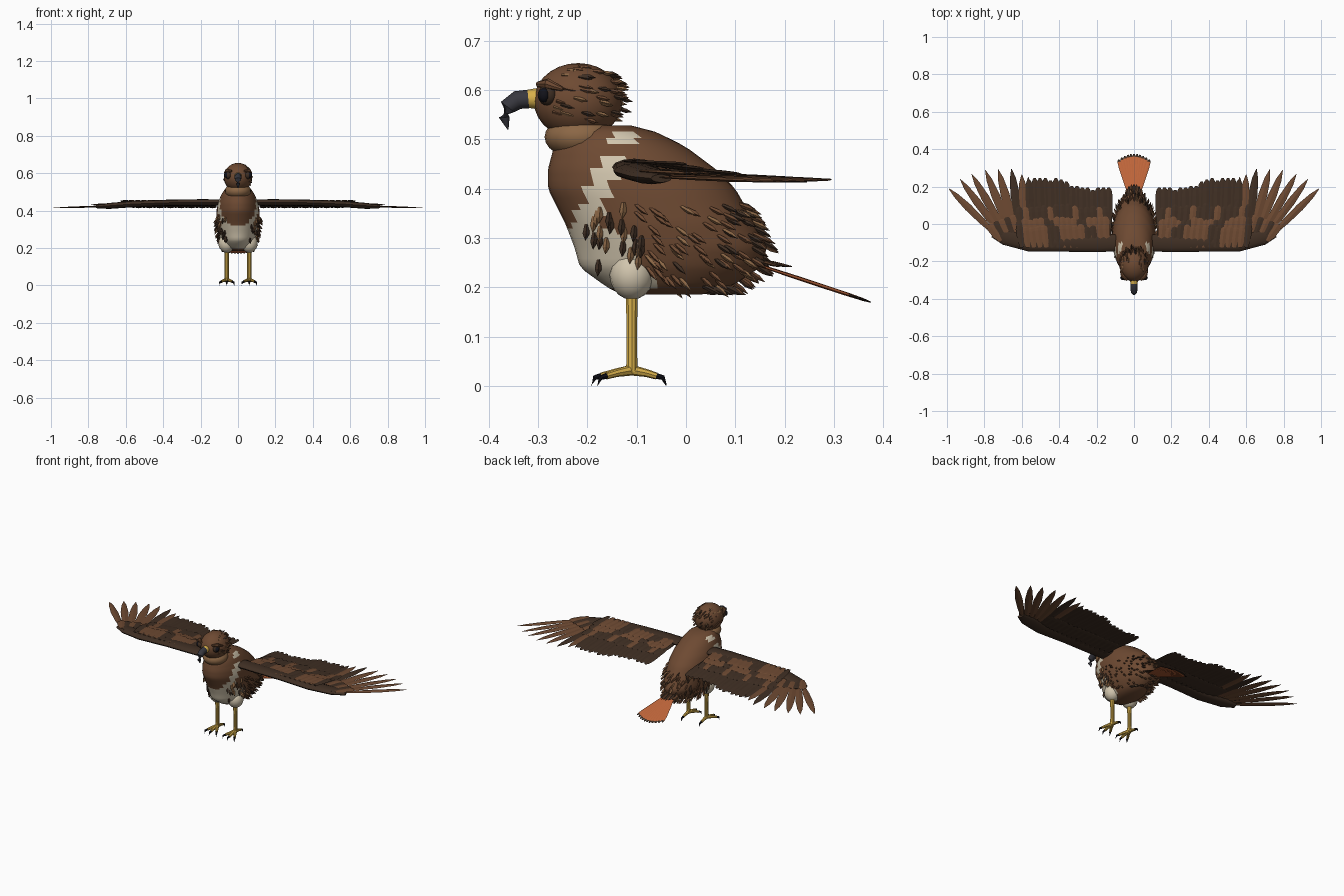
import bpy, bmesh, math, random
from mathutils import Vector, Matrix

if "Cube" in bpy.data.objects:
    bpy.data.objects.remove(bpy.data.objects["Cube"])

random.seed(4)
V = Vector


def mat(name, r, g, b):
    m = bpy.data.materials.new(name)
    m.diffuse_color = (r, g, b, 1)
    m.use_nodes = True
    m.node_tree.nodes["Principled BSDF"].inputs["Base Color"].default_value = m.diffuse_color
    return m


BROWN = mat("brown", .155, .068, .032)
DARK = mat("dark brown", .05, .028, .017)
CREAM = mat("cream", .64, .56, .42)
TAN = mat("tan", .26, .135, .06)
YELLOW = mat("yellow", .68, .43, .07)
RUST = mat("rust", .52, .13, .042)
HORN = mat("dark horn", .038, .038, .048)
BLACK = mat("black", .006, .006, .01)


def finish(bm, name, mats, smooth=True):
    bmesh.ops.recalc_face_normals(bm, faces=bm.faces)
    me = bpy.data.meshes.new(name)
    bm.to_mesh(me)
    bm.free()
    ob = bpy.data.objects.new(name, me)
    bpy.context.collection.objects.link(ob)
    for m in mats:
        me.materials.append(m)
    if smooth:
        bpy.ops.object.select_all(action='DESELECT')
        ob.select_set(True)
        bpy.context.view_layer.objects.active = ob
        bpy.ops.object.shade_smooth_by_angle(angle=math.radians(35))
    return ob


def loft(bm, rings, index=0):
    loops = [[bm.verts.new(p) for p in r] for r in rings]
    n = len(loops[0])
    fs = [bm.faces.new((a[i], a[(i + 1) % n], b[(i + 1) % n], b[i]))
          for a, b in zip(loops, loops[1:]) for i in range(n)]
    fs += [bm.faces.new(loops[0]), bm.faces.new(loops[-1])]
    for f in fs:
        f.material_index = index
    return fs


def tube(bm, pts, radii, n=10, index=0, squash=1):
    """Round tube along points; squash flattens it in z."""
    pts = [V(p) for p in pts]
    rings = []
    for i, p in enumerate(pts):
        d = (pts[min(i + 1, len(pts) - 1)] - pts[max(i - 1, 0)]).normalized()
        u = d.cross(V((0, 0, 1)) if abs(d.z) < .9 else V((0, 1, 0))).normalized()
        v = u.cross(d)
        rings.append([p + radii[i] * (math.cos(a) * u + squash * math.sin(a) * v)
                      for a in (2 * math.pi * k / n for k in range(n))])
    loft(bm, rings, index)


def ball(name, loc, size, m, seg=20):
    bm = bmesh.new()
    bmesh.ops.create_uvsphere(bm, u_segments=seg, v_segments=seg // 2 + 2, radius=1,
                              matrix=Matrix.Translation(loc) @ Matrix.Diagonal((*size, 1)))
    return finish(bm, name, [m])


POINTED = [(0, .45), (.3, .9), (.6, 1), (.85, .65), (1, .06)]
ROUNDED = [(0, .5), (.4, .9), (.8, 1), (.94, .75), (1, .3)]


def blade(bm, base, tip, w, index=0, shape=POINTED, thick=.004, tip_index=None):
    """Thin feather with a diamond cross-section."""
    base, tip = V(base), V(tip)
    d = tip - base
    s = V((-d.y, d.x, 0)).normalized()
    up = V((0, 0, thick))
    rings = []
    for t, k in shape:
        p = base + d * t
        rings.append([p + s * w * k, p + up * max(k, .3), p - s * w * k, p - up * max(k, .3)])
    fs = loft(bm, rings, index)
    if tip_index is not None:
        for f in fs[-6:-2] + fs[-1:]:
            f.material_index = tip_index


# Body: stacked oval sections (z, front y, back y, half width)
SECTIONS = [(.185, -.13, .03, .04), (.2, -.16, .09, .07), (.24, -.215, .15, .098),
            (.28, -.226, .165, .11), (.33, -.245, .14, .117), (.4, -.28, .1, .115),
            (.44, -.28, .06, .108), (.485, -.268, .0, .09), (.515, -.24, -.06, .07),
            (.528, -.21, -.11, .045)]


def section(z):
    for a, b in zip(SECTIONS, SECTIONS[1:]):
        if z <= b[0]:
            t = (z - a[0]) / (b[0] - a[0])
            return [p + (q - p) * t for p, q in zip(a, b)][1:]
    return SECTIONS[-1][1:]


def skin(a, z):
    y0, y1, w = section(z)
    return V((w * math.cos(a), (y0 + y1) / 2 + (y1 - y0) / 2 * math.sin(a), z))


bm = bmesh.new()
heights = [.185 + .343 * i / 28 for i in range(29)]
for f in loft(bm, [[skin(2 * math.pi * k / 36, z) for k in range(36)] for z in heights]):
    c = f.calc_center_median()
    belly = .2 < c.z < .32 and c.y < -.06 - (c.z - .2) * .6
    band = (.32 <= c.z < .465 or c.z > .487) and abs(c.y + .21 - (c.z - .32) * .45) < .024
    f.material_index = 1 if belly or (band and c.z < .52) else 0
finish(bm, "body", [BROWN, CREAM])

# Head, neck and brows
ball("neck", (0, -.213, .505), (.07, .074, .045), TAN)
ball("head", (0, -.219, .578), (.076, .09, .077), BROWN, 24)
for s in (-1, 1):
    ball("eye_socket", (s * .052, -.281, .59), (.018, .02, .021), DARK, 12)
    ball("eye", (s * .061, -.288, .59), (.013, .012, .015), BLACK, 12)
    bm = bmesh.new()
    tube(bm, [(s * .035, -.3, .612), (s * .06, -.28, .613), (s * .072, -.25, .602)],
         [.006, .011, .004], 8)
    finish(bm, "brow", [BROWN])

# Beak with cere
bm = bmesh.new()
tube(bm, [(0, -.295, .582), (0, -.31, .583), (0, -.325, .582)], [.021, .02, .018], 12)
finish(bm, "cere", [YELLOW])
bm = bmesh.new()
tube(bm, [(0, -.32, .582), (0, -.342, .58), (0, -.362, .566), (0, -.369, .545), (0, -.361, .52)],
     [.019, .019, .017, .011, .001], 12)
finish(bm, "beak", [HORN])

# Legs and feet
for s in (-1, 1):
    x, y = s * .06, -.11
    ball("thigh", (x, y, .225), (.045, .045, .05), CREAM, 16)
    bm = bmesh.new()
    tube(bm, [(x, y, .2), (x, y, .11), (x, y, .028)], [.013, .011, .012], 10)
    for ang, ln in ((-90, .062), (-120, .06), (-60, .06), (90, .05)):
        d = V((math.cos(math.radians(ang)), math.sin(math.radians(ang)), 0))
        o = V((x, y, 0))
        z = V((0, 0, 1))
        tube(bm, [o + z * .032, o + d * ln * .6 + z * .026, o + d * ln + z * .02],
             [.011, .008, .007], 8)
        tube(bm, [o + d * (ln - .005) + z * .021, o + d * (ln + .013) + z * .017,
                  o + d * (ln + .02) + z * .001], [.007, .005, .001], 8, 1)
    finish(bm, "leg_and_foot", [YELLOW, BLACK])

# Tail fan with brown coverts over its root
bm = bmesh.new()
for i in range(11):
    u = (i - 5) / 5
    end = (u * .083, .375 - .03 * u * u, .17 + .01 * u * u)
    blade(bm, (u * .015, .13, .252 - .002 * abs(u)), end, .0125, 0, ROUNDED, .004, 1)
finish(bm, "tail", [RUST, DARK])
bm = bmesh.new()
for i in range(7):
    u = (i - 3) / 3
    blade(bm, (u * .03, .12, .26), (u * .04, .215 - .025 * u * u, .242), .012, i % 2)
finish(bm, "tail_coverts", [BROWN, DARK])


# Wings, built on the right and mirrored
def lerp(a, b, t):
    return a + (b - a) * t


for s in (-1, 1):
    side = "left_" if s < 0 else "right_"

    def P(x, y, z):
        return (s * x, y, z)

    # Arm along the leading edge
    bm = bmesh.new()
    tube(bm, [P(.05, -.1, .443), P(.2, -.105, .444), P(.38, -.105, .442), P(.56, -.103, .435),
              P(.69, -.07, .425), P(.755, -.05, .421)], [.045, .045, .043, .044, .042, .022],
         12, 0, .38)
    finish(bm, side + "wing_arm", [DARK])

    # Primaries fan out from the hand
    tips = [(.99, .19), (.93, .24), (.868, .267), (.795, .288), (.727, .293),
            (.655, .295), (.6, .265), (.565, .25)]
    bm = bmesh.new()
    for i, (x, y) in enumerate(tips):
        t = i / 7
        blade(bm, P(lerp(.735, .555, t), lerp(-.06, -.04, t), .424 + .001 * i),
              P(x, y, .414 + .001 * i), lerp(.02, .027, t), 0 if i < 5 else i % 2)
    finish(bm, side + "primaries", [BROWN, DARK], False)

    # Secondaries
    bm = bmesh.new()
    for i in range(16):
        x = .135 + i * .0275
        y = .195 + .05 * max(0, min(1, (x - .28) / .12)) - (.012 if i % 4 == 3 else 0)
        blade(bm, P(x, -.06, .438 + .002 * (i % 2)), P(x + .012 * i / 15, y, .414 + .002 * (i % 2)),
              .021, 0, ROUNDED)
    finish(bm, side + "secondaries", [DARK], False)

    # Overlapping covert rows on top, plainer ones underneath
    bm = bmesh.new()
    for row, (y0, y1, z0, z1, n) in enumerate([(-.06, .1, .446, .43, 15), (-.08, .03, .453, .44, 17),
                                               (-.125, -.01, .456, .45, 15)]):
        for i in range(n):
            x = lerp(.14, .6, i / (n - 1))
            brown = (i // 2 + row) % 3 != 0 if row else i % 4 == 1
            blade(bm, P(x, y0, z0), P(x + .015, y1 + random.uniform(-.012, .012), z1),
                  .021, 0 if brown else 1, ROUNDED)
    for i in range(15):
        x = lerp(.14, .6, i / 14)
        blade(bm, P(x, -.09, .43), P(x + .01, .05, .424), .022, 1, ROUNDED)
    for i in range(6):  # hand coverts
        t = i / 5
        blade(bm, P(lerp(.71, .58, t), lerp(-.09, -.12, t), .436),
              P(lerp(.775, .62, t), lerp(.0, .06, t), .431), .026, i % 2, ROUNDED)
    finish(bm, side + "coverts", [BROWN, DARK], False)


# Small loose feathers over the body and head
def spike(bm, p, d, ln, r, index):
    d = d.normalized()
    tube(bm, [p - d * ln * .2, p + d * ln * .5, p + d * ln], [r * .7, r, r * .08], 4, index)


bm = bmesh.new()
for i in range(190):  # back and rump
    z = random.uniform(.2, .37)
    a = math.radians(random.uniform(-15, 195))
    p = skin(a, z)
    out = V((p.x, (p.y + .04) * .6, (z - .32) * .6)).normalized()
    spike(bm, p, V((0, .75, -.6)) + out * .5, .032, .005, random.choice([0, 0, 0, 1, 2]))
for i in range(44):  # dark streaks on flanks and belly
    z = random.uniform(.25, .37)
    a = math.radians(random.choice([-1, 1]) * random.uniform(35, 75) - 90)
    p = skin(a, z)
    spike(bm, p, V((p.x * 2, -.1, -1)), .028, .007, random.choice([1, 1, 2]))
for i in range(24):  # underside
    p = skin(math.radians(random.uniform(20, 160)), .2)
    spike(bm, p, V((0, .8, -.4)), .035, .006, i % 2)
for i in range(75):  # head
    u, a = random.uniform(-.5, .97), random.uniform(-.6, math.pi + .6)
    k = math.sqrt(1 - u * u)
    n = V((k * math.cos(a), k * math.sin(a), u))
    p = V((0, -.219, .578)) + V((n.x * .075, n.y * .089, n.z * .076))
    spike(bm, p, V((0, 1, -.25)) + n * .15, .024, .0045, random.choice([0, 0, 1, 2]))
finish(bm, "loose_feathers", [BROWN, DARK, TAN], False)
